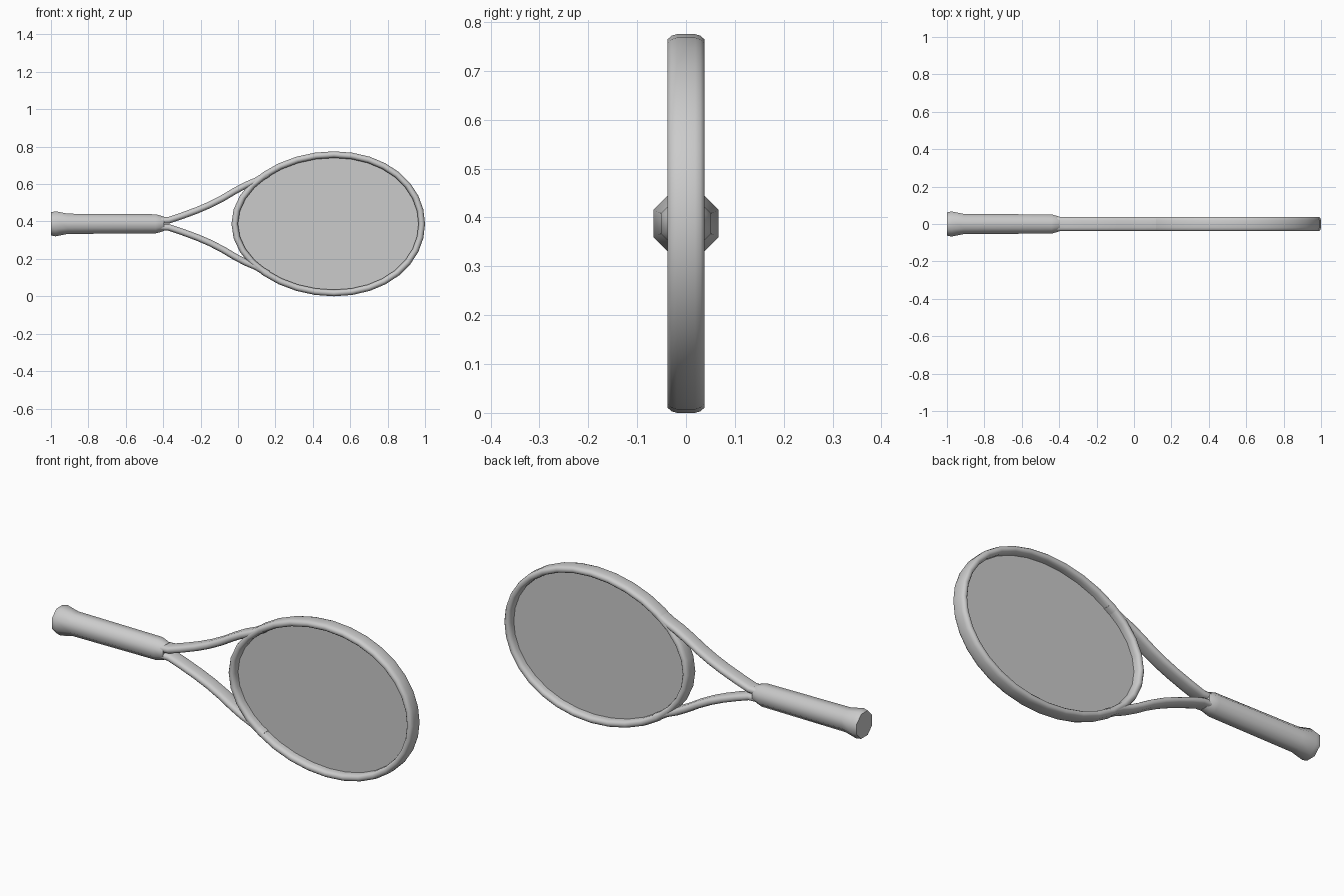
import bpy, bmesh, math
from mathutils import Vector

if "Cube" in bpy.data.objects:
    bpy.data.objects.remove(bpy.data.objects["Cube"])

ZC = 0.3875          # height of the long axis
SEG = 32             # sides around the head


def head_loop(a, b):
    """Slightly egg-shaped oval in the xz plane, relative to the long axis."""
    out = []
    for i in range(SEG):
        t = 2 * math.pi * i / SEG
        out.append(Vector((0.4825 + a * math.cos(t) + 0.03 * math.sin(t) ** 2,
                           0, b * math.sin(t))))
    return out


def finish(name, bm, angle=50):
    bmesh.ops.recalc_face_normals(bm, faces=bm.faces)
    me = bpy.data.meshes.new(name)
    bm.to_mesh(me)
    bm.free()
    ob = bpy.data.objects.new(name, me)
    bpy.context.collection.objects.link(ob)
    ob.location.z = ZC
    bpy.ops.object.select_all(action='DESELECT')
    ob.select_set(True)
    bpy.context.view_layer.objects.active = ob
    bpy.ops.object.shade_smooth_by_angle(angle=math.radians(angle))
    return ob


def loft(name, rings, closed=False, angle=50):
    """Skin a list of equal rings; cap the ends unless closed."""
    bm = bmesh.new()
    vs = [[bm.verts.new(p) for p in r] for r in rings]
    n, m = len(vs), len(vs[0])
    for i in range(n if closed else n - 1):
        a, b = vs[i], vs[(i + 1) % n]
        for j in range(m):
            k = (j + 1) % m
            bm.faces.new((a[j], a[k], b[k], b[j]))
    if not closed:
        bm.faces.new(vs[0])
        bm.faces.new(vs[-1])
    return finish(name, bm, angle)


def tube_rings(path, w, d, closed=False):
    """Rounded-bar section (half width w, half depth d) along an xz path."""
    quarter = [(1, 0.5), (0.8, 0.8), (0.4, 1)]
    sec = (quarter + [(-u, v) for u, v in reversed(quarter)]
           + [(-u, -v) for u, v in quarter]
           + [(u, -v) for u, v in reversed(quarter)])
    n, rings = len(path), []
    for i, p in enumerate(path):
        if closed:
            t = path[(i + 1) % n] - path[i - 1]
        else:
            t = path[min(i + 1, n - 1)] - path[max(i - 1, 0)]
        t.normalize()
        side = Vector((t.z, 0, -t.x))
        rings.append([p + side * u * w + Vector((0, v * d, 0)) for u, v in sec])
    return rings


# Head frame
loft("head_frame", tube_rings(head_loop(0.5, 0.37), 0.0175, 0.0375, True), True)

# String bed: one thin sheet
bm = bmesh.new()
bm.faces.new([bm.verts.new(p) for p in head_loop(0.49, 0.36)])
finish("string_bed", bm)

# Throat arms, mirrored across the long axis
arm = [(-0.42, 0.017), (-0.37, 0.019), (-0.3, 0.0425), (-0.22, 0.072), (-0.15, 0.102),
       (-0.08, 0.138), (-0.02, 0.174), (0.04, 0.206), (0.095, 0.229), (0.16, 0.267)]
ob = loft("throat_arms", tube_rings([Vector((x, 0, z)) for x, z in arm], 0.0175, 0.0372))
mod = ob.modifiers.new("mirror", 'MIRROR')
mod.use_axis = (False, False, True)
mod.use_mirror_merge = False

# Octagonal grip with flared butt
profile = [(-1.0, 0.062), (-0.975, 0.067), (-0.91, 0.054), (-0.44, 0.051),
           (-0.41, 0.043), (-0.395, 0.037)]
rings = []
for x, r in profile:
    R = r / math.cos(math.pi / 8)
    rings.append([Vector((x, R * math.cos(math.pi * (j + 0.5) / 4),
                          R * math.sin(math.pi * (j + 0.5) / 4))) for j in range(8)])
loft("grip", rings)
